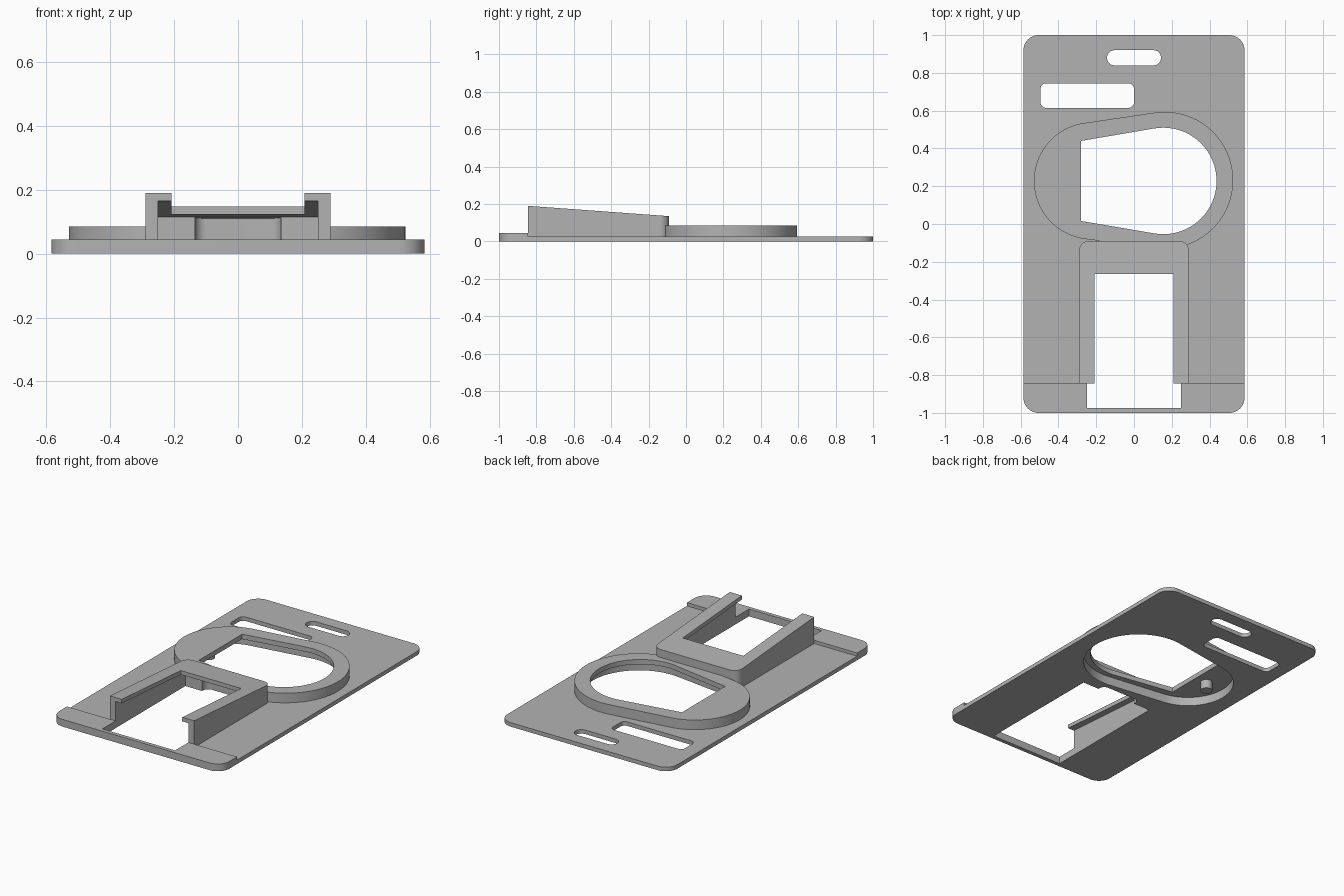
import bpy, bmesh
from math import cos, sin, tau
from mathutils import Vector
from mathutils.geometry import convex_hull_2d

cube = bpy.data.objects.get("Cube")
if cube:
    bpy.data.objects.remove(cube, do_unlink=True)

grey = bpy.data.materials.new("plain grey")
grey.use_nodes = True
grey.diffuse_color = (0.45, 0.45, 0.45, 1)
grey.node_tree.nodes["Principled BSDF"].inputs["Base Color"].default_value = grey.diffuse_color


def hull(*circles, steps=64):
    """Outline wrapped around circles given as (x, y, radius)."""
    pts = [Vector((x + r * cos(tau * i / steps), y + r * sin(tau * i / steps)))
           for x, y, r in circles for i in range(steps if r else 1)]
    return [pts[i] for i in convex_hull_2d(pts)]


def box(x0, x1, y0, y1, r=0.0):
    return hull(*[(x, y, r) for x in (x0 + r, x1 - r) for y in (y0 + r, y1 - r)])


def prism(name, outline, z0, z1):
    """Upright prism; the top may be a height or a function of y."""
    top = z1 if callable(z1) else lambda y: z1
    bm = bmesh.new()
    low = [bm.verts.new((p.x, p.y, z0)) for p in outline]
    high = [bm.verts.new((p.x, p.y, top(p.y))) for p in outline]
    bm.faces.new(low[::-1])
    bm.faces.new(high)
    for i in range(len(low)):
        j = (i + 1) % len(low)
        bm.faces.new((low[i], low[j], high[j], high[i]))
    bmesh.ops.recalc_face_normals(bm, faces=bm.faces)
    mesh = bpy.data.meshes.new(name)
    bm.to_mesh(mesh)
    bm.free()
    mesh.materials.append(grey)
    ob = bpy.data.objects.new(name, mesh)
    bpy.context.collection.objects.link(ob)
    return ob


def finish(ob, cutters=()):
    bpy.ops.object.select_all(action='DESELECT')
    ob.select_set(True)
    bpy.context.view_layer.objects.active = ob
    for c in cutters:
        mod = ob.modifiers.new("cut", 'BOOLEAN')
        mod.operation, mod.solver, mod.object = 'DIFFERENCE', 'EXACT', c
        bpy.ops.object.modifier_apply(modifier=mod.name)
    bpy.ops.object.shade_smooth_by_angle(angle=0.5)


def slope(front_height):
    """Height falling from the holder front towards its back."""
    return lambda y: front_height - 0.073 * (y + 0.845)


# Cutters
LOW, HIGH = -0.1, 0.4
strap_slot = prism("strap_slot", box(-0.143, 0.143, 0.84, 0.92, 0.0399), LOW, HIGH)
wide_slot = prism("wide_slot", box(-0.495, 0, 0.615, 0.745, 0.03), LOW, HIGH)
recess = prism("recess", hull((0.16, 0.232, 0.32), (-0.22, 0.228, 0.265)), LOW, 0.055)
window = prism("window", hull((0.155, 0.228, 0.282), (-0.28, 0.44, 0), (-0.28, 0.016, 0)),
               LOW, HIGH)
channel = prism("channel", box(-0.25, 0.25, -0.975, -0.16), LOW, slope(0.165))
notch = prism("notch", box(-0.135, 0.135, -0.3, -0.115, 0.035), LOW, slope(0.164))
mouth = prism("mouth", box(-0.208, 0.208, -0.95, -0.265), LOW, HIGH)
cutters = (strap_slot, wide_slot, recess, window, channel, notch, mouth)

# Base plate with rounded corners
plate_outline = box(-0.585, 0.585, -1, 1, 0.08)
plate = prism("base_plate", plate_outline, 0, 0.025)
finish(plate, (strap_slot, wide_slot, recess, channel, notch))

# Thicker strip along the front edge
behind = prism("behind", box(-1, 1, -0.845, 2), LOW, HIGH)
strip = prism("front_strip", plate_outline, 0.025, 0.045)
finish(strip, (behind, channel))

# Raised ring with an inner ledge
ring = prism("ring", hull((0.163, 0.232, 0.362), (-0.22, 0.228, 0.31)), 0.025, 0.085)
finish(ring, (recess, window, notch))

# Small post under the ledge
finish(prism("ledge_post", hull((-0.36, 0.228, 0.035), steps=32), 0, 0.055))

# Sloped three-sided holder with overhanging lips
holder_outline = hull((-0.24, -0.14, 0.05), (0.24, -0.14, 0.05),
                      (-0.29, -0.845, 0), (0.29, -0.845, 0))
holder = prism("holder", holder_outline, 0.025, slope(0.19))
finish(holder, (channel, notch, mouth))

for c in cutters + (behind,):
    bpy.data.objects.remove(c, do_unlink=True)
